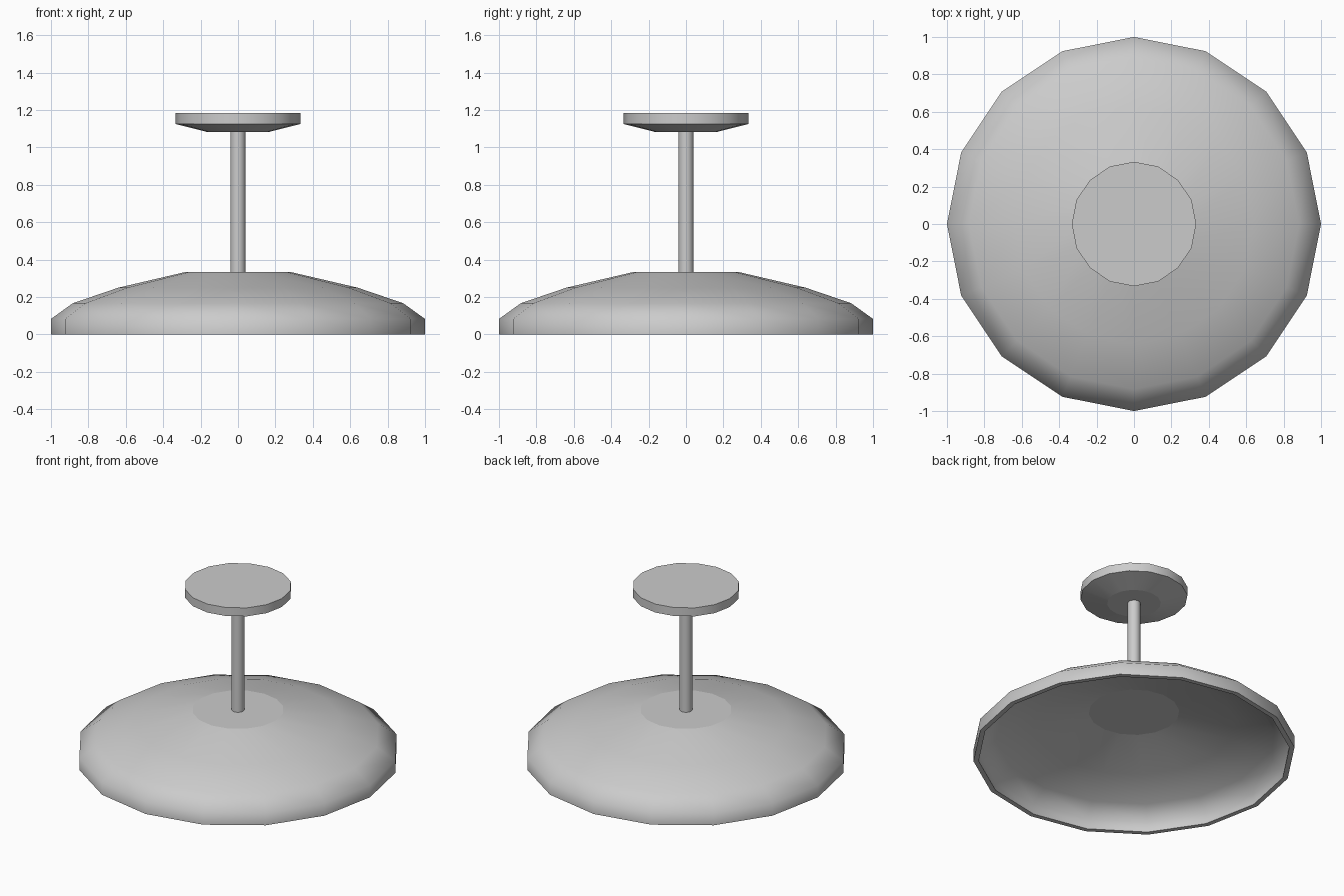
import bpy, bmesh
from math import cos, sin, pi, radians

if "Cube" in bpy.data.objects:
    bpy.data.objects.remove(bpy.data.objects["Cube"])

SIDES = 16


def lathe(name, profile):
    """Revolve (radius, z) points around z; flat caps close both ends."""
    bm = bmesh.new()
    rings = [[bm.verts.new((r * cos(2 * pi * i / SIDES), r * sin(2 * pi * i / SIDES), z))
              for i in range(SIDES)] for r, z in profile]
    for a, b in zip(rings, rings[1:]):
        for i in range(SIDES):
            j = (i + 1) % SIDES
            bm.faces.new((a[i], a[j], b[j], b[i])).smooth = True
    for ring in (rings[0], rings[-1]):
        bm.faces.new(ring).smooth = False
    bmesh.ops.recalc_face_normals(bm, faces=bm.faces)
    # Keep cap borders and steep folds crisp
    for e in bm.edges:
        capped = any(not f.smooth for f in e.link_faces)
        e.smooth = not capped and e.calc_face_angle(0) < radians(62)
    mesh = bpy.data.meshes.new(name)
    bm.to_mesh(mesh)
    bm.free()
    obj = bpy.data.objects.new(name, mesh)
    bpy.context.collection.objects.link(obj)
    return obj


# Hollow dish: down the outside, across the rim, up the inside
lathe("lamp_shade", [
    (0.285, 0.333), (0.64, 0.25), (0.883, 0.167), (1.0, 0.083), (1.0, 0.0),
    (0.968, 0.0), (0.968, 0.07), (0.863, 0.14), (0.63, 0.219), (0.282, 0.302)])

# Hanging rod
lathe("rod", [(0.04, 0.333), (0.04, 1.083)])

# Ceiling plate with bevelled underside
lathe("ceiling_plate", [(0.167, 1.083), (0.333, 1.125), (0.333, 1.183)])
